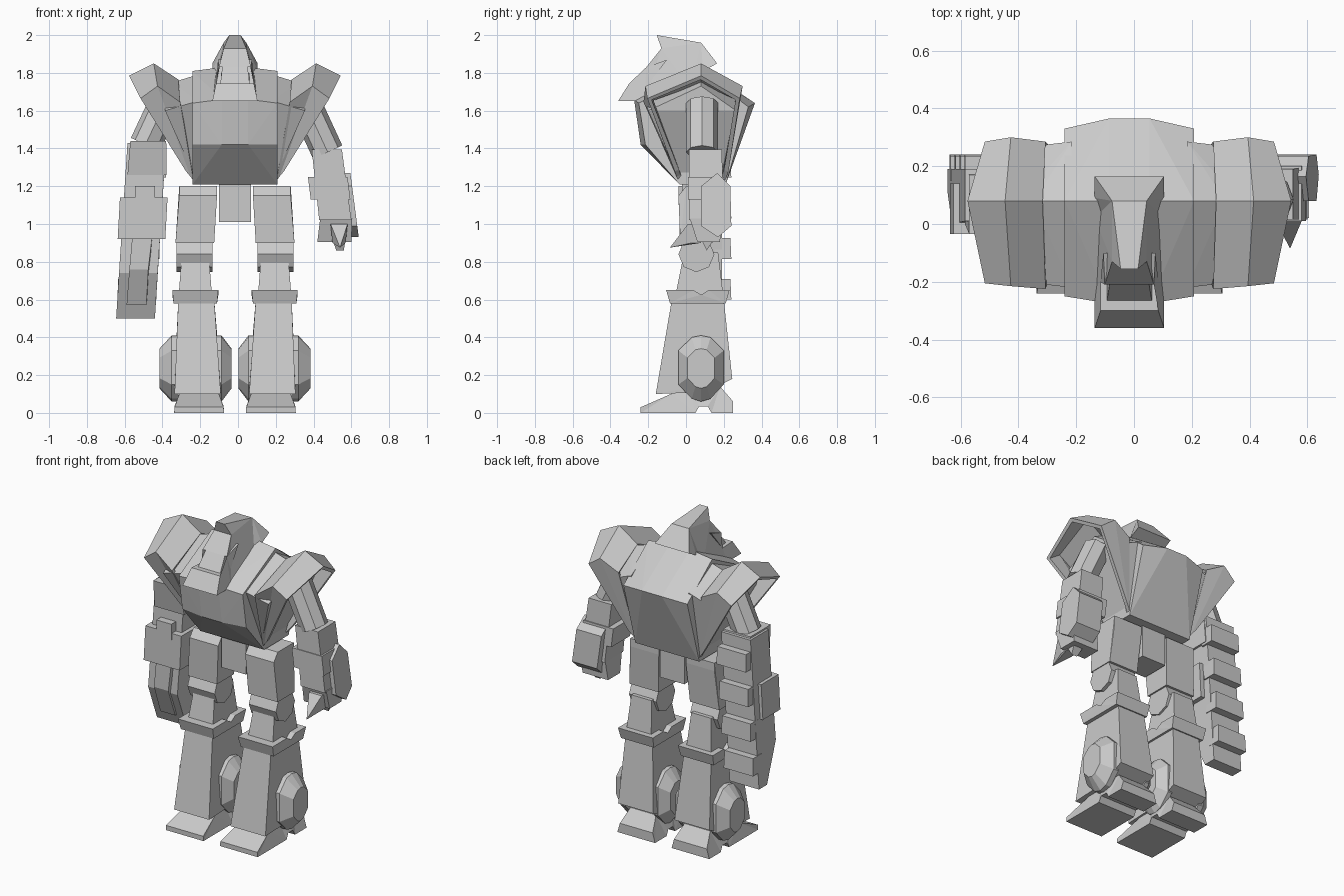
import bpy, bmesh, math
from mathutils import Vector

CX = -0.016  # body centre line


def finish(name, bm):
    bmesh.ops.recalc_face_normals(bm, faces=bm.faces)
    me = bpy.data.meshes.new(name)
    bm.to_mesh(me)
    bm.free()
    ob = bpy.data.objects.new(name, me)
    bpy.context.collection.objects.link(ob)
    return ob


def hull(name, pts, s=None):
    """Convex solid; with s the x values are distances from the centre line."""
    bm = bmesh.new()
    for x, y, z in pts:
        bm.verts.new((x if s is None else CX + s * x, y, z))
    out = bmesh.ops.convex_hull(bm, input=bm.verts)
    loose = {g for g in out["geom_interior"] + out["geom_unused"]
             if isinstance(g, bmesh.types.BMVert)}
    bmesh.ops.delete(bm, geom=list(loose), context='VERTS')
    bmesh.ops.dissolve_limit(bm, angle_limit=0.02, verts=bm.verts, edges=bm.edges)
    return finish(name, bm)


def rect(x0, x1, y0, y1, z):
    return [(x, y, z) for x in (x0, x1) for y in (y0, y1)]


def box(name, x0, x1, y0, y1, z0, z1, s=None):
    return hull(name, rect(x0, x1, y0, y1, z0) + rect(x0, x1, y0, y1, z1), s)


def prism(name, prof, centre):
    """Side profile of (y, z, half width), extruded across x."""
    bm = bmesh.new()
    a = [bm.verts.new((centre - w, y, z)) for y, z, w in prof]
    b = [bm.verts.new((centre + w, y, z)) for y, z, w in prof]
    caps = [bm.faces.new(a), bm.faces.new(b[::-1])]
    for i in range(len(prof)):
        j = (i + 1) % len(prof)
        bm.faces.new((a[j], a[i], b[i], b[j]))
    bmesh.ops.triangulate(bm, faces=caps)
    return finish(name, bm)


def rod(name, p, q, r, n=8):
    p, q = Vector(p), Vector(q)
    d = q - p
    bm = bmesh.new()
    bmesh.ops.create_cone(bm, cap_ends=True, segments=n, radius1=r, radius2=r, depth=d.length)
    rot = d.to_track_quat('Z', 'Y')
    for v in bm.verts:
        v.co = rot @ v.co + (p + q) / 2
    return finish(name, bm)


# Chest: three-part front, roof-shaped top
chest = []
for x, f, b in ((-0.224, -0.25, 0.33), (-0.07, -0.275, 0.365),
                (0.07, -0.275, 0.365), (0.224, -0.25, 0.33)):
    dz = 0 if abs(x) < 0.1 else -0.02
    chest += [(x, f, 1.66 + dz), (x, f + 0.035, 1.42), (x, -0.035, 1.21), (x, 0.21, 1.21),
              (x, b, 1.64 + dz), (x, 0.08, 1.83 + dz)]
hull("chest", chest, 1)
box("pelvis", -0.10, 0.07, -0.02, 0.16, 1.01, 1.215)
box("neck", -0.09, 0.06, -0.2, 0.1, 1.6, 1.8)

# Head: crested helmet, visor recess and jutting chin
prism("helmet", [(-0.155, 2.0, 0.03), (0.08, 1.96, 0.06), (0.165, 1.85, 0.12),
                 (0.09, 1.81, 0.12), (0.02, 1.72, 0.12), (-0.22, 1.65, 0.12),
                 (-0.36, 1.65, 0.12), (-0.30, 1.745, 0.10), (-0.20, 1.74, 0.10),
                 (-0.10, 1.87, 0.09), (-0.21, 1.83, 0.085), (-0.13, 1.93, 0.06)], CX)
hull("face", rect(-0.085, 0.085, -0.31, -0.1, 1.68)
     + rect(-0.065, 0.065, -0.19, -0.08, 1.85), 1)

for s, tag in ((1, "right"), (-1, "left")):
    # Sloping side of the torso
    side = [(0.2, y, z) for y, z in ((-0.22, 1.65), (0.08, 1.79), (0.285, 1.67),
                                     (0.2, 1.22), (-0.03, 1.22))]
    side += [(0.33, 0.08, 1.75), (0.37, -0.2, 1.60), (0.37, 0.265, 1.60), (0.38, 0.08, 1.73)]
    hull(f"torso_side_{tag}", side, s)

    # Shoulder pad: open roofed shell, edges running down to the waist
    rings = [[(0.22, -0.04, 1.23), (0.29, -0.225, 1.645), (0.30, 0.08, 1.765),
              (0.29, 0.285, 1.665), (0.22, 0.205, 1.23)],
             [(0.235, -0.05, 1.25), (0.41, -0.215, 1.73), (0.43, 0.08, 1.85),
              (0.41, 0.30, 1.73), (0.235, 0.215, 1.25)],
             [(0.26, -0.06, 1.28), (0.50, -0.205, 1.665), (0.56, 0.08, 1.785),
              (0.50, 0.285, 1.665), (0.26, 0.225, 1.28)]]
    bm = bmesh.new()
    grid = [[bm.verts.new((CX + s * x, y, z)) for x, y, z in r] for r in rings]
    for r0, r1 in zip(grid, grid[1:]):
        for i in range(4):
            bm.faces.new((r0[i], r0[i + 1], r1[i + 1], r1[i]))
    pad = finish(f"shoulder_pad_{tag}", bm)
    up = sum(p.normal.z * p.area for p in pad.data.polygons)
    solid = pad.modifiers.new("thickness", 'SOLIDIFY')
    solid.thickness = 0.025
    solid.offset = -1 if up > 0 else 1

    # Thigh, knee drum and upper shin
    hull(f"thigh_{tag}", rect(0.095, 0.295, 0.0, 0.16, 1.2) + rect(0.095, 0.295, -0.04, 0.16, 1.15)
         + rect(0.11, 0.315, -0.03, 0.14, 0.90), s)
    rod(f"knee_{tag}", (CX + s * 0.12, 0.055, 0.84), (CX + s * 0.31, 0.055, 0.84), 0.095)
    hull(f"upper_shin_{tag}", rect(0.14, 0.28, -0.01, 0.17, 0.85)
         + rect(0.12, 0.30, -0.06, 0.20, 0.60), s)

    # Shin band and flared lower leg
    prism(f"shin_band_{tag}", [(-0.105, 0.65, 0.122), (0.04, 0.65, 0.122), (0.08, 0.625, 0.122),
                               (0.12, 0.65, 0.122), (0.23, 0.65, 0.122), (0.21, 0.58, 0.115),
                               (-0.085, 0.58, 0.115)], CX + s * 0.21)
    hull(f"lower_leg_{tag}", rect(0.11, 0.30, -0.075, 0.20, 0.60)
         + [(x, y, z) for x in (0.075, 0.32) for y, z in ((-0.16, 0.10), (0.245, 0.18), (0.1, 0.11))], s)

    # Ankle wheels on both sides of the leg
    outline = [(-0.04, 0.33), (0.03, 0.40), (0.08, 0.41), (0.13, 0.40), (0.20, 0.33),
               (0.20, 0.15), (0.13, 0.075), (0.08, 0.06), (0.03, 0.075), (-0.04, 0.15)]
    for where, x0, x1 in (("outer", 0.30, 0.40), ("inner", 0.10, 0.018)):
        pts = [(x0, y, z) for y, z in outline]
        mid = x0 + (x1 - x0) * 0.35
        pts += [(mid, y, z) for y, z in outline]
        pts += [(x1, 0.08 + (y - 0.08) * 0.6, 0.235 + (z - 0.235) * 0.6) for y, z in outline]
        hull(f"ankle_wheel_{where}_{tag}", pts, s)

    # Foot with notched sole
    prism(f"foot_{tag}", [(-0.24, 0, 0.132), (-0.24, 0.03, 0.13), (-0.08, 0.10, 0.105),
                          (0.02, 0.14, 0.09), (0.18, 0.14, 0.09), (0.25, 0.06, 0.115),
                          (0.25, 0, 0.132), (0.135, 0, 0.132), (0.115, 0.035, 0.13),
                          (0.07, 0.035, 0.13), (0.05, 0, 0.132)], CX + s * 0.19)

# Right arm: forearm, cuff, back drum and claws
rod("upper_arm_right", (0.355, 0.085, 1.64), (0.475, 0.085, 1.38), 0.085)
hull("forearm_right", rect(0.39, 0.55, 0.015, 0.19, 1.395) + rect(0.43, 0.60, 0.015, 0.2, 1.02))
hull("forearm_cuff_right", rect(0.37, 0.58, 0.01, 0.2, 1.25) + rect(0.385, 0.595, 0.01, 0.2, 1.13))
drum = []
for y, z in ((0.165, 1.27), (0.235, 1.20), (0.24, 0.99), (0.17, 0.93), (0.08, 0.99), (0.08, 1.20)):
    sh = (1.27 - z) * 0.13
    drum += [(0.42 + sh, y, z), (0.595 + sh, y, z)]
hull("forearm_drum_right", drum)
hull("hand_right", rect(0.435, 0.605, 0.02, 0.19, 1.03) + rect(0.42, 0.6, 0.06, 0.18, 0.905))
hull("front_claw_right", rect(0.49, 0.58, 0.01, 0.09, 1.0) + rect(0.5, 0.57, 0.03, 0.08, 0.9)
     + [(0.54, -0.085, 0.875)])
hull("lower_claw_right", rect(0.48, 0.58, 0.05, 0.19, 0.98)
     + [(0.52, 0.11, 0.86), (0.56, 0.11, 0.86)])

# Left arm: long barrel forearm with clamp, front rail and back ribs
rod("upper_arm_left", (-0.387, 0.085, 1.64), (-0.49, 0.085, 1.42), 0.085)
hull("elbow_left", rect(-0.57, -0.38, -0.035, 0.17, 1.44) + rect(-0.585, -0.378, 0.0, 0.19, 1.26))
hull("barrel_left", rect(-0.585, -0.38, 0.01, 0.19, 1.43) + rect(-0.63, -0.425, 0.0, 0.19, 0.74)
     + rect(-0.645, -0.44, 0.11, 0.19, 0.50))
hull("barrel_clamp_left", rect(-0.625, -0.373, -0.035, 0.14, 1.14)
     + rect(-0.637, -0.385, -0.035, 0.14, 0.92))
box("clamp_tab_left", -0.545, -0.44, -0.04, 0.05, 1.1, 1.2)
hull("barrel_rail_left", rect(-0.56, -0.455, -0.02, 0.05, 0.93)
     + rect(-0.575, -0.475, -0.02, 0.05, 0.76) + rect(-0.59, -0.485, 0.065, 0.12, 0.57))
for i in range(4):
    z = 0.60 + i * 0.215
    xm = -0.535 + i * 0.017
    hull(f"barrel_rib_left_{i + 1}", rect(xm - 0.103, xm + 0.103, 0.15, 0.24, z)
         + rect(xm - 0.1, xm + 0.1, 0.15, 0.235, z + 0.11))
